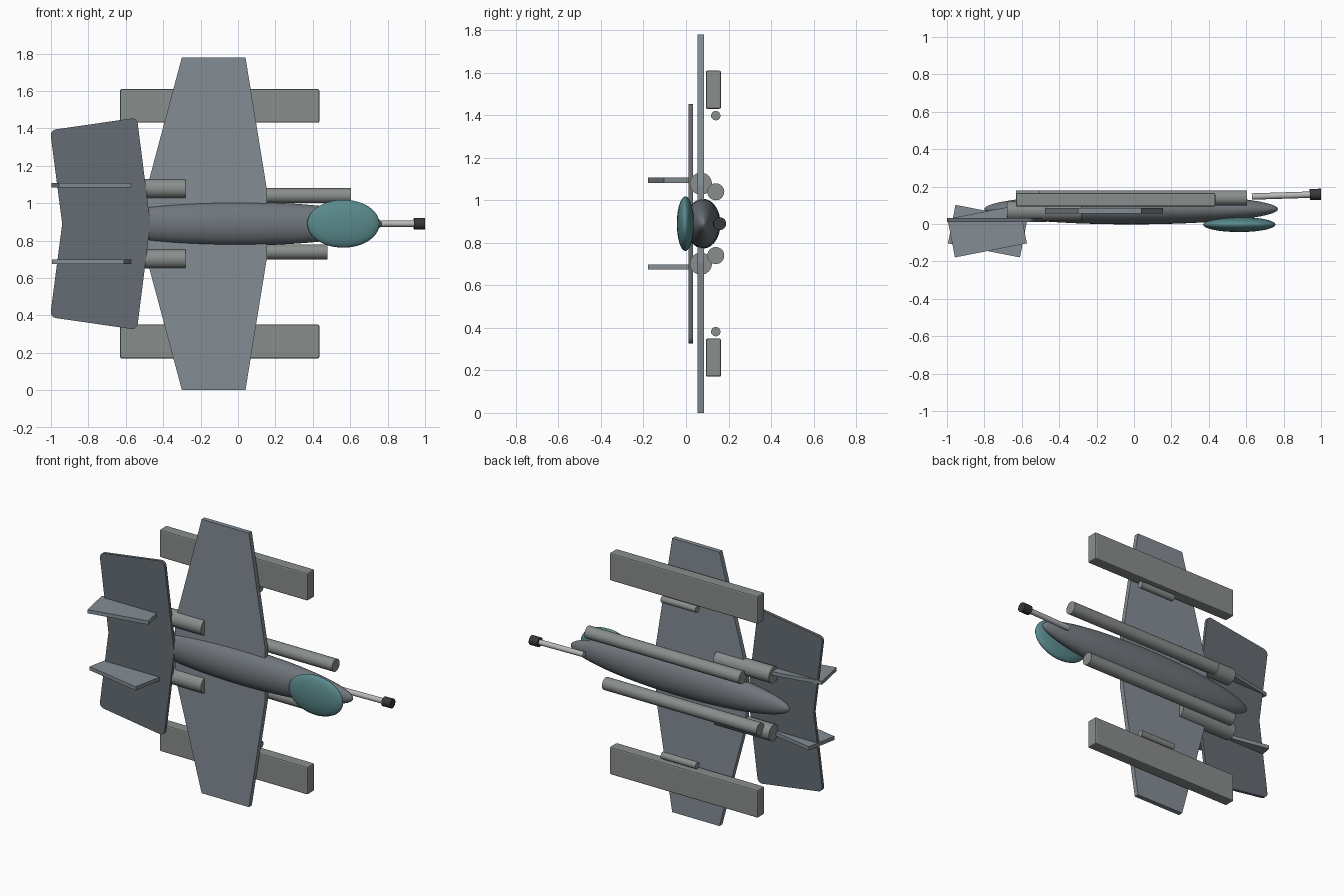
import bpy, bmesh, math
from mathutils import Matrix, Vector

if "Cube" in bpy.data.objects:
    bpy.data.objects.remove(bpy.data.objects["Cube"])

ZC = 0.89  # mirror plane height


def mat(name, rgb):
    m = bpy.data.materials.new(name)
    m.diffuse_color = (*rgb, 1)
    m.use_nodes = True
    m.node_tree.nodes["Principled BSDF"].inputs["Base Color"].default_value = m.diffuse_color
    return m


BLUE = mat("blue_grey", (0.23, 0.27, 0.30))
DARK = mat("dark_grey", (0.13, 0.15, 0.17))
HULL = mat("hull_grey", (0.16, 0.18, 0.20))
WARM = mat("warm_grey", (0.25, 0.27, 0.26))
TEAL = mat("teal_glass", (0.10, 0.25, 0.26))
STEEL = mat("steel", (0.5, 0.48, 0.48))
BLACK = mat("black_metal", (0.04, 0.04, 0.04))


def finish(name, bm, material, smooth=False):
    bmesh.ops.recalc_face_normals(bm, faces=bm.faces)
    me = bpy.data.meshes.new(name)
    bm.to_mesh(me)
    bm.free()
    ob = bpy.data.objects.new(name, me)
    bpy.context.collection.objects.link(ob)
    me.materials.append(material)
    if smooth:
        bpy.ops.object.select_all(action='DESELECT')
        bpy.context.view_layer.objects.active = ob
        ob.select_set(True)
        bpy.ops.object.shade_smooth_by_angle(angle=math.radians(40))
    return ob


def ellipsoid(name, c, r, material):
    bm = bmesh.new()
    bmesh.ops.create_uvsphere(bm, u_segments=48, v_segments=32, radius=1)
    bm.transform(Matrix.Translation(c) @ Matrix.Diagonal((*r, 1)) @ Matrix.Rotation(math.pi / 2, 4, 'Y'))
    return finish(name, bm, material, True)


def tube(name, a, b, r, material, r2=None):
    a, b = Vector(a), Vector(b)
    bm = bmesh.new()
    bmesh.ops.create_cone(bm, cap_ends=True, segments=32, radius1=r,
                          radius2=r if r2 is None else r2, depth=(b - a).length)
    rot = (b - a).to_track_quat('Z', 'Y').to_matrix().to_4x4()
    bm.transform(Matrix.Translation((a + b) / 2) @ rot)
    return finish(name, bm, material, True)


def box(name, c, size, material, angle=0, bevel=0):
    bm = bmesh.new()
    bmesh.ops.create_cube(bm, size=1)
    bm.transform(Matrix.Translation(c) @ Matrix.Rotation(angle, 4, 'Z') @ Matrix.Diagonal((*size, 1)))
    if bevel:
        bmesh.ops.bevel(bm, geom=bm.edges[:], offset=bevel, segments=2, profile=0.5, affect='EDGES')
    return finish(name, bm, material)


def plate(name, half, y0, y1, material, round_tip=0):
    """Extrude an upper-half (x, dz) outline mirrored about ZC along y."""
    pts = half + [(x, -z) for x, z in reversed(half) if z > 0]
    bm = bmesh.new()
    f = bm.faces.new([bm.verts.new((x, y0, ZC + z)) for x, z in pts])
    ext = bmesh.ops.extrude_face_region(bm, geom=[f])
    bmesh.ops.translate(bm, vec=(0, y1 - y0, 0),
                        verts=[v for v in ext['geom'] if isinstance(v, bmesh.types.BMVert)])
    if round_tip:
        tips = [e for e in bm.edges if abs(e.verts[0].co.y - e.verts[1].co.y) > 1e-4
                and abs(e.verts[0].co.z - ZC) > 0.3]
        bmesh.ops.bevel(bm, geom=tips, offset=round_tip, segments=4, profile=0.5, affect='EDGES')
    return finish(name, bm, material)


# hull and canopy
ellipsoid("fuselage", (-0.015, 0.08, ZC), (0.785, 0.082, 0.117), HULL)
ellipsoid("canopy", (0.563, -0.003, ZC), (0.193, 0.04, 0.128), TEAL)

# nose gun
tube("gun_barrel", (0.63, 0.147, ZC), (0.95, 0.157, ZC), 0.017, STEEL)
tube("gun_muzzle", (0.94, 0.157, ZC), (1.0, 0.159, ZC), 0.03, BLACK)

# main wing: tapered halves with a straight root
plate("wing", [(-0.49, 0.18), (-0.30, 0.89), (0.04, 0.89), (0.155, 0.18)], 0.055, 0.085, BLUE)

# swept tailplane with rounded tips; the centre points form the V notch
tail = plate("tailplane", [(-0.94, 0.0), (-1.005, 0.50), (-0.54, 0.567), (-0.468, 0.0)],
             0.012, 0.032, DARK, 0.03)

# mirrored parts
for side, s in (("upper", 1), ("lower", -1)):
    # fins lean opposite ways
    box(f"{side}_fin", (-0.785 if s > 0 else -0.782, -0.038, ZC + s * 0.2045),
        (0.392, 0.21, 0.024), BLUE, angle=s * math.radians(11))
    z = ZC + s * 0.188
    tube(f"{side}_engine", (-0.68, 0.07, z), (-0.28, 0.07, z), 0.052, WARM)
    # launch tubes are staggered lengthwise
    off = 0.0 if s > 0 else -0.127
    z = ZC + s * 0.15
    tube(f"{side}_launch_tube", (-0.505 + off, 0.14, z), (0.605 + off, 0.14, z), 0.04, WARM)
    # wing pods and the slim rods beside them
    box(f"{side}_pod", (-0.098, 0.129, ZC + s * 0.63), (1.065, 0.072, 0.18), WARM, bevel=0.008)
    z = ZC + s * 0.508
    tube(f"{side}_rod", (-0.18, 0.14, z), (0.07, 0.14, z), 0.022, WARM)
